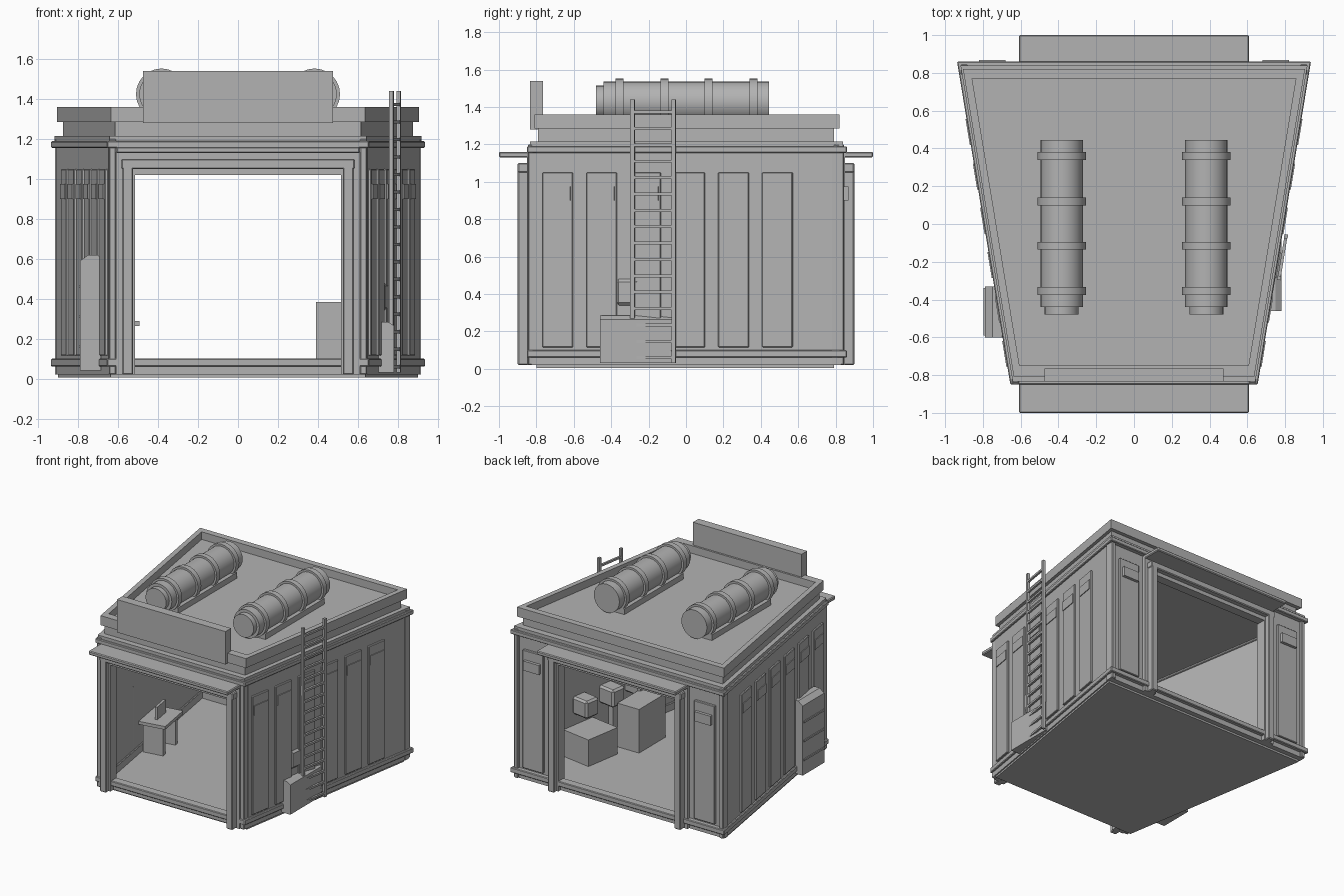
import bpy, math
from mathutils import Matrix, Vector

cube = bpy.data.objects.get("Cube")
if cube:
    bpy.data.objects.remove(cube, do_unlink=True)

grey = bpy.data.materials.new("plain_grey")
grey.use_nodes = True
grey.diffuse_color = (0.45, 0.45, 0.45, 1)
grey.node_tree.nodes["Principled BSDF"].inputs["Base Color"].default_value = (0.45, 0.45, 0.45, 1)

SLOPE = 0.165
ANG = math.atan(SLOPE)


def half(y):
    """Half width of the tapered plan at depth y."""
    return 0.78 + SLOPE * y


def make(name, verts, faces, bevel=0):
    me = bpy.data.meshes.new(name)
    me.from_pydata(verts, [], faces)
    me.materials.append(grey)
    ob = bpy.data.objects.new(name, me)
    bpy.context.scene.collection.objects.link(ob)
    if bevel:
        mod = ob.modifiers.new("soft_edge", "BEVEL")
        mod.width = bevel
        mod.segments = 1
    return ob


def prism(name, pts, lo, hi, axis="z", bevel=0):
    """Extrude a counter-clockwise outline along z or along y."""
    n = len(pts)
    if axis == "z":
        verts = [(a, b, h) for h in (lo, hi) for a, b in pts]
    else:
        verts = [(a, h, b) for h in (hi, lo) for a, b in pts]
    faces = [list(range(n))[::-1], list(range(n, 2 * n))]
    faces += [[i, (i + 1) % n, n + (i + 1) % n, n + i] for i in range(n)]
    return make(name, verts, faces, bevel)


def box(name, x0, x1, y0, y1, z0, z1, bevel=0):
    return prism(name, [(x0, y0), (x1, y0), (x1, y1), (x0, y1)], z0, z1, bevel=bevel)


def plan(off, y0, y1):
    """Tapered outline, counter-clockwise from the front left."""
    a, b = half(y0) + off, half(y1) + off
    return [(-a, y0), (a, y0), (b, y1), (-b, y1)]


def ring(name, outer, inner, z0, z1, bevel=0):
    verts = [(x, y, z) for z in (z0, z1) for loop in (outer, inner) for x, y in loop]
    faces = []
    for i in range(4):
        j = (i + 1) % 4
        faces += [[i, j, 8 + j, 8 + i], [4 + j, 4 + i, 12 + i, 12 + j],
                  [8 + i, 8 + j, 12 + j, 12 + i], [j, i, 4 + i, 4 + j]]
    return make(name, verts, faces, bevel)


def on_wall(name, s, y, out0, out1, width, z0, z1, bevel=0):
    """Box lying along a slanted side wall; out is distance from the wall face."""
    ob = box(name, out0, out1, -width / 2, width / 2, z0, z1, bevel)
    ob.data.transform(Matrix.Translation((s * half(y), y, 0)) @ Matrix.Rotation(-s * ANG, 4, "Z")
                      @ Matrix.Rotation(0 if s > 0 else math.pi, 4, "Z"))
    return ob


def cylinder(name, x, z, r, y0, y1, sides=24):
    pts = [(x + r * math.cos(2 * math.pi * i / sides), z + r * math.sin(2 * math.pi * i / sides))
           for i in range(sides)]
    ob = prism(name, pts, y0, y1, "y")
    for f in ob.data.polygons:
        f.use_smooth = len(f.vertices) == 4
    for e in ob.data.edges:
        a, b = (ob.data.vertices[v].co for v in e.vertices)
        e.use_edge_sharp = abs(a.y - b.y) < 1e-5
    return ob


# Floor, roof and tapered shell
prism("floor", plan(-0.01, -0.8, 0.79), 0.005, 0.04)
ring("lower_skirt", plan(0, -0.82, 0.83), plan(-0.05, -0.78, 0.79), 0.02, 0.07)
ring("base_band", plan(0.015, -0.85, 0.86), plan(-0.05, -0.78, 0.79), 0.06, 0.1, 0.005)
ring("top_band", plan(0.015, -0.85, 0.86), plan(-0.05, -0.78, 0.79), 1.155, 1.19, 0.005)
ring("upper_trim", plan(0, -0.835, 0.84), plan(-0.05, -0.78, 0.79), 1.19, 1.215)
prism("roof_deck", plan(-0.035, -0.79, 0.79), 1.17, 1.3)
ring("parapet", plan(-0.01, -0.81, 0.82), plan(-0.05, -0.75, 0.77), 1.285, 1.36)
box("sign_board", -0.475, 0.475, -0.835, -0.765, 1.28, 1.54)

for s, side in ((1, "left"), (-1, "right")):
    outer = [(s * half(y), y) for y in (-0.8, 0.8)]
    inner = [(x - s * 0.04, y) for x, y in outer[::-1]]
    pts = outer + inner
    prism(side + "_wall", pts if s > 0 else pts[::-1], 0.02, 1.19)

# Ribbed side panels with small plates
for s in (1, -1):
    for i in range(6):
        y = -0.685 + 0.235 * i
        on_wall("side_panel", s, y, -0.01, 0.014, 0.165, 0.115, 1.05, 0.004)
        on_wall("panel_plate", s, y, 0, 0.02, 0.14, 0.9, 0.975)

# Front and back walls with doorway, frame, canopy and corner strips
for d, end in ((-1, "front"), (1, "back")):
    def span(a, b):
        return sorted((d * a, d * b))
    w = half(d * 0.82)
    arch = [(-w, 0.02), (-0.53, 0.02), (-0.53, 1.04), (0.53, 1.04),
            (0.53, 0.02), (w, 0.02), (w, 1.19), (-w, 1.19)]
    prism(end + "_wall", arch, *span(0.78, 0.825), "y")
    box(end + "_lintel", -0.585, 0.585, *span(0.82, 0.9), 1.05, 1.1, 0.006)
    box(end + "_lintel_liner", -0.53, 0.53, *span(0.79, 0.86), 1.02, 1.06)
    box(end + "_canopy", -0.61, 0.61, *span(0.82, 1.0), 1.13, 1.16, 0.006)
    box(end + "_door_header", -0.6, 0.6, *span(0.81, 0.85), 1.09, 1.14)
    for s in (1, -1):
        def across(a, b):
            return sorted((s * a, s * b))
        box(end + "_door_post", *across(0.525, 0.58), *span(0.82, 0.9), 0.02, 1.07, 0.006)
        box(end + "_door_jamb", *across(0.515, 0.545), *span(0.78, 0.86), 0.02, 1.05)
        box(end + "_post_backing", *across(0.57, 0.61), *span(0.81, 0.85), 0.02, 1.15)
        box(end + "_corner_strip", *across(w - 0.035, w), *span(0.79, 0.845), 0.02, 1.2, 0.005)
        if d > 0:
            box("back_panel", *across(0.66, 0.84), *span(0.81, 0.845), 0.115, 1.05, 0.004)
            box("back_panel_plate", *across(0.68, 0.82), *span(0.84, 0.868), 0.9, 0.975)

# Roof tanks with bands, end caps and cradles
for s in (1, -1):
    x = s * 0.383
    cylinder("tank", x, 1.425, 0.112, -0.44, 0.445)
    cylinder("tank_cap", x, 1.425, 0.09, -0.48, -0.43)
    for y in (-0.355, -0.115, 0.12, 0.36):
        cylinder("tank_band", x, 1.425, 0.128, y - 0.021, y + 0.021)
    box("tank_cradle", x - 0.11, x + 0.11, -0.36, 0.38, 1.295, 1.345)

# Ladder on the left wall
for y, z0 in ((-0.28, 0.27), (-0.06, 0.03)):
    on_wall("ladder_rail", 1, y, 0.025, 0.045, 0.022, z0, 1.44)
for i in range(16):
    z = 0.06 + 0.0875 * i
    on_wall("ladder_rung", 1, -0.17, 0.027, 0.043, 0.22, z - 0.008, z + 0.008)

# Outside boxes at the foot of the walls
prism("ladder_foot_box", [(0.69, 0.03), (0.78, 0.03), (0.78, 0.265), (0.75, 0.285), (0.69, 0.285)],
      -0.46, -0.07, "y")
locker = [(-0.79, 0.04), (-0.685, 0.04), (-0.685, 0.6), (-0.7, 0.62), (-0.75, 0.62), (-0.79, 0.59)]
prism("utility_locker", locker, -0.6, -0.33, "y")
for z in (0.16, 0.31, 0.46):
    box("locker_ridge", -0.797, -0.78, -0.59, -0.34, z - 0.007, z + 0.007)

# Inside: counter, cabinet, wall boxes and a desk with screen
on_wall("counter", 1, 0.23, -0.29, -0.03, 0.3, 0.03, 0.25)
box("cabinet", 0.39, 0.58, -0.3, 0.03, 0.03, 0.385)
for y in (0.22, -0.045, -0.31):
    on_wall("wall_box", 1, y, -0.18, -0.03 if y > -0.3 else 0.015, 0.13, 0.34, 0.48, 0.015)
on_wall("desk_top", -1, -0.1, -0.25, -0.03, 0.3, 0.265, 0.29)
for y in (-0.2, 0.0):
    on_wall("desk_leg", -1, y, -0.22, -0.06, 0.04, 0.03, 0.27)
on_wall("desk_screen", -1, -0.1, -0.15, -0.13, 0.14, 0.29, 0.39)
